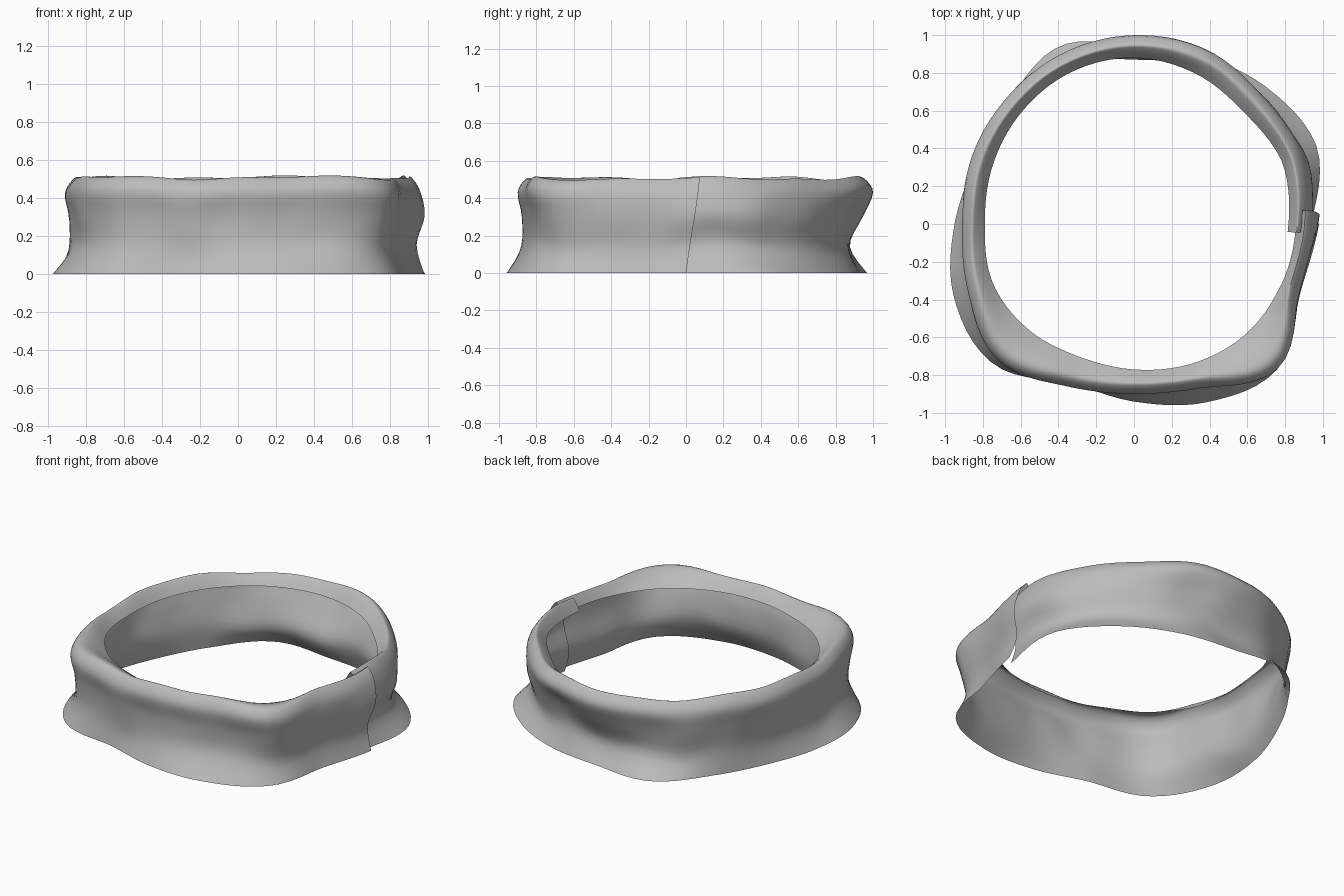
import bpy
import bmesh
from math import sin, cos, radians, pi

if "Cube" in bpy.data.objects:
    bpy.data.objects.remove(bpy.data.objects["Cube"], do_unlink=True)

# Radii in hundredths, every 22.5 degrees counter-clockwise from +x
BOTTOM = [96, 105, 101, 96, 94, 102, 93, 90, 95, 103, 105, 91, 94, 102, 108, 95]
WAIST = [92, 94, 92, 90, 87, 92, 91, 88, 89, 93, 99, 89, 88, 92, 102, 92]
MIDDLE = [96, 98, 95, 94, 94, 95, 93, 91, 89, 93, 100, 90, 88, 91, 105, 94]
SHOULDER = [94, 96, 96, 100, 100, 98, 95, 93, 91, 95, 102, 93, 90, 94, 108, 94]
LIP = [84, 85, 83, 86, 88, 87, 84, 81, 79, 81, 79, 76, 77, 80, 83, 84]

COLUMNS = 96
STEPS = 4


def spline(a, b, c, d, t):
    """Smooth curve through b and c."""
    return b + 0.5 * t * (c - a + t * (2*a - 5*b + 4*c - d + t * (3*(b - c) + d - a)))


def radius(table, angle):
    u = angle / (2 * pi) * len(table)
    i = int(u // 1)
    keys = [table[(i + k) % len(table)] / 100 for k in (-1, 0, 1, 2)]
    return spline(*keys, u - i)


def cross_section(angle):
    """Control points (radius, height) from the flared foot to the turned-in lip."""
    foot, waist, middle, shoulder, lip = (
        radius(t, angle) for t in (BOTTOM, WAIST, MIDDLE, SHOULDER, LIP))
    wave = 0.007 * sin(5 * angle + 1) + 0.005 * sin(11 * angle)
    fold = 0.006 * sin(9 * angle) + 0.004 * sin(17 * angle + 2)
    return [(foot, 0), (waist, 0.14 + 2 * wave), (middle + fold, 0.3 + wave),
            (shoulder, 0.43 + wave), (shoulder - 0.045, 0.502 + wave),
            (shoulder * 0.55 + lip * 0.45 - 0.02, 0.492 + wave), (lip, 0.435)]


def smooth_section(points):
    padded = [points[0]] + points + [points[-1]]
    result = []
    for i in range(len(points) - 1):
        for s in range(STEPS):
            result.append([spline(*(p[k] for p in padded[i:i + 4]), s / STEPS)
                           for k in (0, 1)])
    return result + [points[-1]]


# Crumpled strip whose two ends overlap on the +x side
bm = bmesh.new()
columns = []
for c in range(COLUMNS + 1):
    f = c / COLUMNS
    column = []
    base = radians(-3 + 363 * f)
    # The first end tucks inside, the last end lies outside
    tuck = -0.025 * max(0, 1 - f * 14) + 0.02 * max(0, 1 - (1 - f) * 14)
    for r, z in smooth_section(cross_section(base)):
        angle = base + radians(9 * z) * max(0, 1 - (1 - f) * 20)
        r += tuck
        column.append(bm.verts.new((r * cos(angle), r * sin(angle), max(z, 0))))
    columns.append(column)
for left, right in zip(columns, columns[1:]):
    for j in range(len(left) - 1):
        bm.faces.new((left[j], right[j], right[j + 1], left[j + 1]))

mesh = bpy.data.meshes.new("crumpled_band")
bm.to_mesh(mesh)
bm.free()
band = bpy.data.objects.new("crumpled_band", mesh)
bpy.context.collection.objects.link(band)

# Plain grey material
grey = bpy.data.materials.new("plain_grey")
grey.use_nodes = True
colour = (0.5, 0.5, 0.5, 1)
grey.diffuse_color = colour
grey.node_tree.nodes["Principled BSDF"].inputs["Base Color"].default_value = colour
mesh.materials.append(grey)

bpy.context.view_layer.objects.active = band
band.select_set(True)
bpy.ops.object.shade_smooth_by_angle(angle=radians(50))
